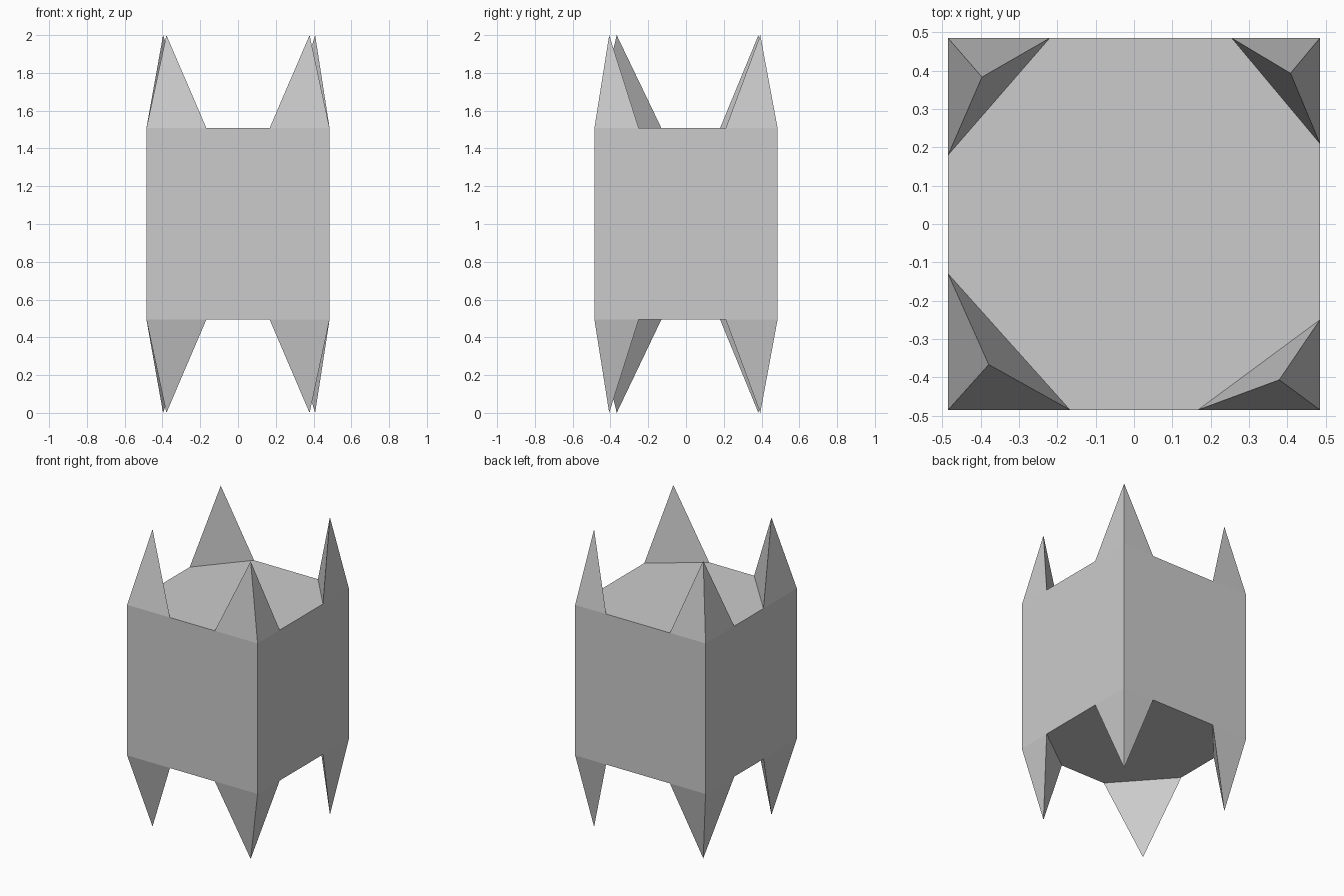
import bpy

if "Cube" in bpy.data.objects:
    bpy.data.objects.remove(bpy.data.objects["Cube"])

H = 0.485              # half width of the block
Z0, Z1 = 0.495, 1.507  # block bottom and top

# Central block
bpy.ops.mesh.primitive_cube_add(size=1, location=(0, 0, (Z0 + Z1) / 2))
block = bpy.context.object
block.name = "block"
block.scale = (2 * H, 2 * H, Z1 - Z0)


def spike(name, sx, sy, px, py, base, tip):
    """Three-sided corner spike with its tip over the centre of its base."""
    cx, cy = sx * H, sy * H
    verts = [(cx, cy, base), (px, cy, base), (cx, py, base),
             ((2 * cx + px) / 3, (2 * cy + py) / 3, tip)]
    faces = [(0, 1, 3), (1, 2, 3), (2, 0, 3)]
    if sx * sy * (tip - base) < 0:
        faces = [f[::-1] for f in faces]
    # orient so that the faces point outwards
    faces = [f[::-1] for f in faces]
    mesh = bpy.data.meshes.new(name)
    mesh.from_pydata(verts, [], faces)
    bpy.context.collection.objects.link(bpy.data.objects.new(name, mesh))


# Corner spikes: side signs, then where the base meets the x edge and y edge
corners = {
    "back_left": (-1, 1, -0.22, 0.18),
    "back_right": (1, 1, 0.255, 0.21),
    "front_left": (-1, -1, -0.167, -0.13),
    "front_right": (1, -1, 0.167, -0.25),
}
for corner, data in corners.items():
    spike(f"{corner}_upper_spike", *data, Z1, 2.0)
    spike(f"{corner}_lower_spike", *data, Z0, 0.0)
